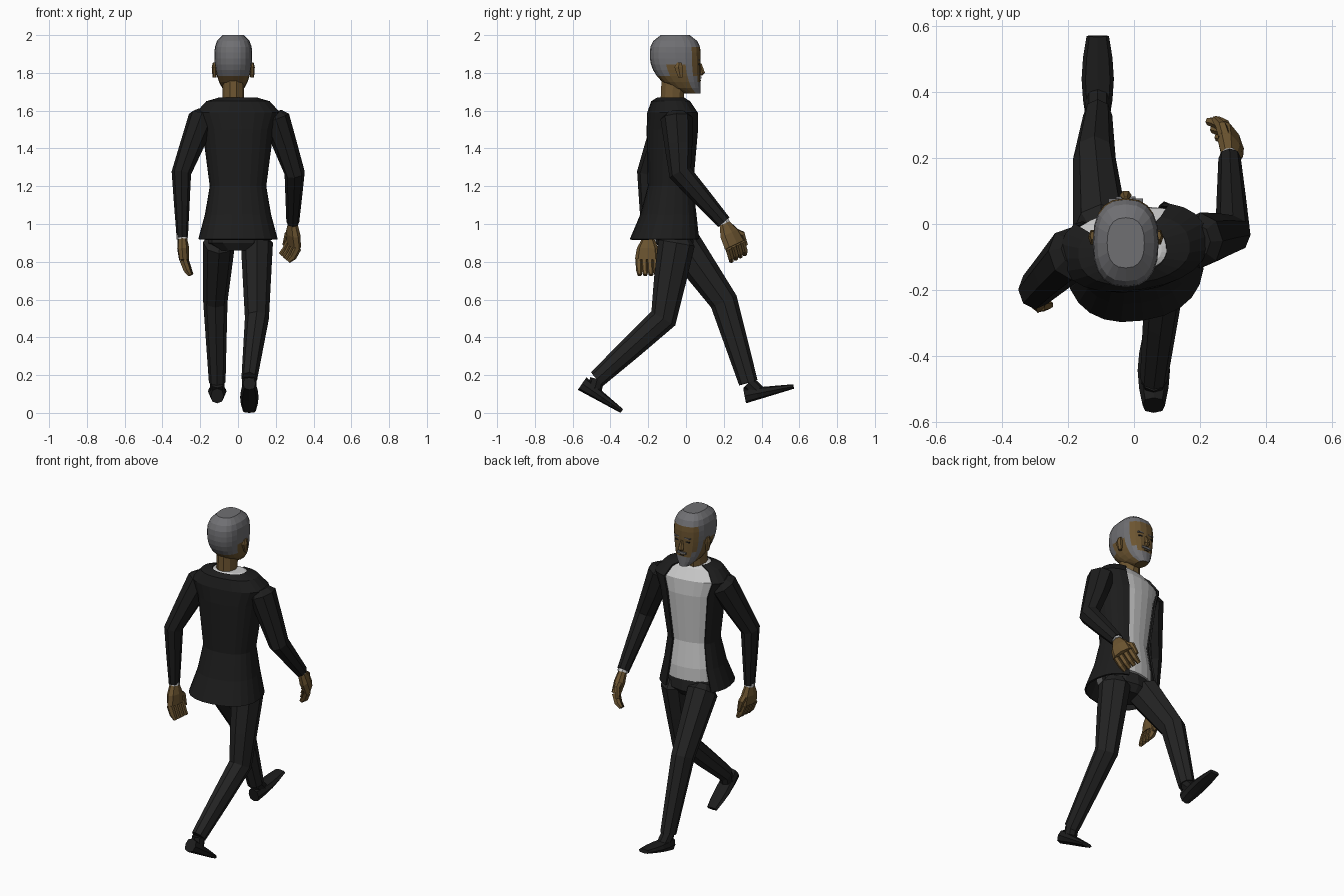
import bpy, bmesh, math
from mathutils import Vector

cube = bpy.data.objects.get("Cube")
if cube:
    bpy.data.objects.remove(cube)


def material(name, *colour):
    mat = bpy.data.materials.new(name)
    mat.use_nodes = True
    mat.diffuse_color = (*colour, 1)
    shader = mat.node_tree.nodes["Principled BSDF"]
    shader.inputs["Base Color"].default_value = (*colour, 1)
    shader.inputs["Roughness"].default_value = .9
    return mat


BLACK = material("soft_black", .012, .012, .012)
CHARCOAL = material("trouser_charcoal", .017, .017, .017)
WHITE = material("shirt_white", .6, .6, .6)
SKIN = material("skin_brown", .15, .09, .03)
GREY = material("hair_grey", .16, .16, .17)

ACROSS = Vector((1, 0, 0))
UP = Vector((0, 0, 1))


def finish(name, bm, materials):
    bmesh.ops.recalc_face_normals(bm, faces=bm.faces)
    mesh = bpy.data.meshes.new(name)
    bm.to_mesh(mesh)
    bm.free()
    for mat in materials:
        mesh.materials.append(mat)
    obj = bpy.data.objects.new(name, mesh)
    bpy.context.scene.collection.objects.link(obj)
    return obj


def always_first(angle, height):
    return 0


def tube(name, rings, *materials, sides=8, side=ACROSS, axis=None, power=1,
         paint=always_first, caps=True):
    """Loft rings of (centre, half width, half depth).
    paint(signed angle from the face side, height) picks a material, or None for a gap."""
    bm = bmesh.new()
    centres = [Vector(ring[0]) for ring in rings]
    last = len(rings) - 1
    loops = []
    for k, (centre, width, depth) in enumerate(rings):
        along = axis or (centres[min(k + 1, last)] - centres[max(k - 1, 0)]).normalized()
        right = (side - along * side.dot(along)).normalized()
        forward = along.cross(right)
        loop = []
        for i in range(sides):
            turn = math.tau * i / sides
            u, v = (math.copysign(abs(f) ** power, f) for f in (math.cos(turn), math.sin(turn)))
            loop.append(bm.verts.new(centres[k] + right * u * width + forward * v * depth))
        loops.append(loop)
    for k in range(last):
        height = centres[k].lerp(centres[k + 1], .5).z
        for i in range(sides):
            j = (i + 1) % sides
            angle = (360 * (i + .5) / sides + 90) % 360 - 180
            index = paint(angle, height)
            if index is not None:
                face = bm.faces.new((loops[k][i], loops[k][j], loops[k + 1][j], loops[k + 1][i]))
                face.material_index = index
    if caps:
        for end in (0, last):
            bm.faces.new(loops[end]).material_index = paint(180, centres[end].z)
    return finish(name, bm, materials)


def box(name, centre, size, mat):
    bm = bmesh.new()
    bmesh.ops.create_cube(bm, size=1)
    for vert in bm.verts:
        vert.co = Vector(centre) + vert.co * Vector(size)
    finish(name, bm, [mat])


def limb(name, joints, thick, thin, mat):
    """Tapering three-joint limb with a rounded top."""
    top, bend, end = map(Vector, joints)
    path = [top, top.lerp(bend, .5), bend, bend.lerp(end, .5), end]
    rings = [(top.lerp(bend, -.1), thick * .6, thick * .7)]
    for k, point in enumerate(path):
        radius = thick + (thin - thick) * k / (len(path) - 1)
        rings.append((point, radius, radius * 1.15))
    tube(name, rings, mat)


# Open jacket, with the shirt inside it
TWIST = Vector((1, .15, 0)).normalized()
torso = [(.92, -.11, .21, .185), (1.05, -.09, .175, .15), (1.2, -.08, .15, .12),
         (1.5, -.07, .19, .135), (1.59, -.07, .225, .13), (1.65, -.08, .17, .1),
         (1.67, -.08, .1, .07)]


def opening(angle, height):
    return None if -30 < angle < 45 else 0


jacket = tube("jacket", [((0, y, z), w, d) for z, y, w, d in torso], BLACK, sides=24,
              side=TWIST, axis=UP, power=.85, paint=opening, caps=False)
cloth = jacket.modifiers.new("cloth", "SOLIDIFY")
cloth.thickness = .01
gap = .016
under = [(.97, -.09, .175, .15)] + torso[1:]
tube("shirt", [((0, y, z), w - gap, d - gap) for z, y, w, d in under], WHITE,
     sides=24, side=TWIST, axis=UP, power=.85)

# Trousers
tube("trouser_seat", [((0, -.06, .86), .1, .07), ((0, -.06, .9), .16, .1), ((0, -.07, 1), .15, .1)],
     CHARCOAL, sides=12, axis=UP)
left_ankle, right_ankle = Vector((.06, -.47, .18)), Vector((-.11, .33, .16))
limb("left_trouser_leg", [(.1, -.05, .9), (.1, -.12, .5), left_ankle], .085, .042, CHARCOAL)
limb("right_trouser_leg", [(-.1, -.02, .9), (-.12, .2, .59), right_ankle], .085, .044, CHARCOAL)


# Shoes, tapering from heel to toe, with a sock at the ankle
def shoe(label, ankle, heel, toe):
    heel, toe = (Vector((ankle.x, *end)) for end in (heel, toe))
    steps = [k / 4 for k in range(5)]
    tube(label + "_shoe", [(heel.lerp(toe, t), .034 + .015 * math.sin(math.pi * t), .04 - .028 * t)
                           for t in steps], BLACK, power=.8)
    tube(label + "_sock", [(ankle, .038, .038), (heel.lerp(toe, .3), .038, .038)], BLACK)


shoe("left", left_ankle, (-.55, .155), (-.34, .01))
shoe("right", right_ankle, (.31, .09), (.57, .14))

# Sleeves
left_wrist, right_wrist = Vector((.29, .2, 1.01)), Vector((-.295, -.2, .93))
limb("left_sleeve", [(.2, -.05, 1.56), (.3, -.03, 1.27), left_wrist], .074, .034, BLACK)
limb("right_sleeve", [(-.19, -.09, 1.56), (-.3, -.2, 1.27), right_wrist], .074, .03, BLACK)


# Hands with shirt cuffs, four curled fingers and a thumb
def hand(label, wrist, knuckle, tip, across):
    knuckle, tip, across = Vector(knuckle), Vector(tip), Vector(across).normalized()
    middle = wrist.lerp(knuckle, .5)
    reach = knuckle - middle
    tube(label + "_cuff", [(wrist - reach * .2, .031, .031), (wrist + reach * .15, .031, .031)],
         WHITE, side=across)
    tube(label + "_palm", [(wrist, .028, .024), (middle, .058, .032), (knuckle, .066, .027)],
         SKIN, side=across)
    bend = knuckle.lerp(tip, .5) + reach * .2
    for k, finger in enumerate(("little", "ring", "middle", "index")):
        shift = across * (k - 1.5) * .03
        tube(f"{label}_{finger}_finger", [(knuckle + shift, .018, .022), (bend + shift, .017, .02),
                                          (tip + shift, .012, .012)], SKIN, sides=6, side=across)
    base = middle + across * .03
    joint = base + across * .035 + reach * .5
    end = joint + (tip - knuckle) * .4 + reach * .5
    tube(label + "_thumb", [(base, .02, .02), (joint, .018, .018), (end, .011, .011)],
         SKIN, sides=6, side=across)


hand("left", left_wrist, (.295, .26, .89), (.245, .275, .82), (-.45, .8, .4))
hand("right", right_wrist, (-.285, -.205, .81), (-.25, -.2, .73), (.1, 1, 0))


# Head, with hair, sideburns and beard coloured by angle and height
def head_paint(angle, height):
    angle = abs(angle)
    if height > 1.94:
        return 1
    if angle > 72:
        return int(height > (1.84 if angle < 108 else 1.79))
    return int(angle > 54 or height < 1.74 or (height < 1.78 and angle > 36))


MID = -.025
CHIN, BROW, CROWN = 1.69, 1.89, 2
rows = 10
skull = []
for k in range(rows + 1):
    z = CHIN + (CROWN - CHIN) * k / rows
    fall = ((BROW - z) / .21) ** 2 if z < BROW else ((z - BROW) / .125) ** 3
    size = math.sqrt(1 - fall)
    depth = .135 * size
    skull.append(((MID, .078 - depth if z < BROW else -.057, z), .1 * size, depth))
tube("head", skull, SKIN, GREY, sides=20, axis=UP, power=.8, paint=head_paint)
tube("neck", [((MID, -.075, 1.63), .058, .064), ((MID, -.065, 1.8), .056, .066)],
     SKIN, sides=10, axis=UP)

# Face details
tube("nose", [((MID, .075, 1.85), .008, .008), ((MID, .087, 1.8), .018, .016),
              ((MID, .078, 1.785), .01, .008)], SKIN, sides=6, axis=UP)
box("moustache", (MID, .075, 1.776), (.06, .016, .012), GREY)
box("mouth", (MID, .077, 1.76), (.03, .006, .004), BLACK)
for sign, label in ((1, "left"), (-1, "right")):
    eye = MID + sign * .036
    box(label + "_eye", (eye, .071, 1.846), (.024, .009, .007), BLACK)
    box(label + "_brow", (eye, .071, 1.868), (.034, .012, .006), GREY)
    ear = MID + sign * .1
    tube(label + "_ear", [((ear, -.03, 1.775), .01, .012), ((ear, -.04, 1.83), .014, .025),
                          ((ear, -.035, 1.855), .008, .014)], SKIN, sides=6, axis=UP)
